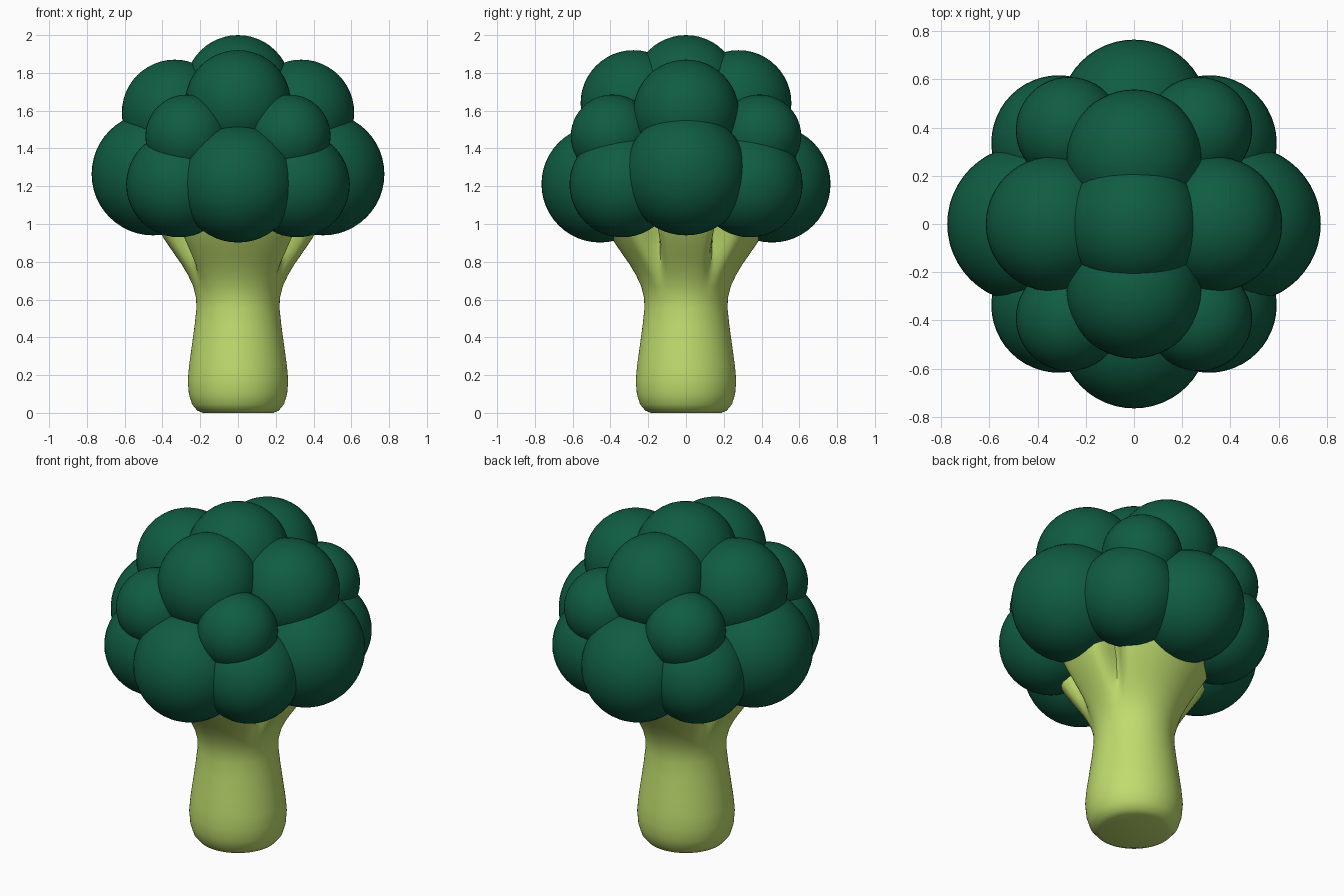
import bpy, bmesh, math
from mathutils import Matrix

if "Cube" in bpy.data.objects:
    bpy.data.objects.remove(bpy.data.objects["Cube"])


def material(name, col):
    m = bpy.data.materials.new(name)
    m.diffuse_color = (*col, 1)
    m.use_nodes = True
    m.node_tree.nodes["Principled BSDF"].inputs["Base Color"].default_value = m.diffuse_color
    return m


def finish(bm, name, mat):
    me = bpy.data.meshes.new(name)
    bm.normal_update()
    for f in bm.faces:
        f.smooth = True
    bm.to_mesh(me)
    bm.free()
    me.materials.append(mat)
    ob = bpy.data.objects.new(name, me)
    bpy.context.collection.objects.link(ob)
    return ob


green = material("dark green", (0.005, 0.108, 0.056))
pale = material("pale green", (0.52, 0.72, 0.155))

# Florets: (x, y, z, radius), mirrored over both axes
florets = [
    (0, 0, 1.72, 0.28),           # crown
    (0, 0.278, 1.64, 0.28),       # upper front and back
    (0.335, 0, 1.59, 0.28),       # upper sides
    (0.27, 0.39, 1.465, 0.22),    # small corners
    (0, 0.455, 1.212, 0.31),      # lower front and back
    (0.45, 0, 1.265, 0.325),      # lower sides
    (0.312, 0.337, 1.21, 0.28),   # lower corners
]
bm = bmesh.new()
for x, y, z, r in florets:
    for sx in ((1, -1) if x else (1,)):
        for sy in ((1, -1) if y else (1,)):
            bmesh.ops.create_uvsphere(bm, u_segments=48, v_segments=24, radius=r,
                                      matrix=Matrix.Translation((x * sx, y * sy, z)))
# Core that fills the middle of the head
bmesh.ops.create_uvsphere(bm, u_segments=32, v_segments=16, radius=0.38,
                          matrix=Matrix.Translation((0, 0, 1.36)))
finish(bm, "floret_head", green)

# Stalk: lathed profile (radius, height), grooved near the top into branches
profile = [(0.185, 0), (0.215, 0.012), (0.243, 0.045), (0.26, 0.1), (0.266, 0.17),
           (0.259, 0.25), (0.245, 0.35), (0.23, 0.46), (0.22, 0.55), (0.222, 0.61),
           (0.237, 0.67), (0.265, 0.73), (0.298, 0.785), (0.333, 0.835), (0.367, 0.885),
           (0.4, 0.935), (0.425, 0.98), (0.45, 1.05), (0.35, 1.12)]
N = 96
bm = bmesh.new()
rings = []
for r, z in profile:
    ring = []
    depth = 0.30 * min(1, max(0, (z - 0.70) / 0.22))
    for i in range(N):
        a = 2 * math.pi * i / N
        fold = math.atan2(abs(math.sin(a)), abs(math.cos(a)))
        groove = math.exp(-((fold - math.radians(31)) / 0.13) ** 2)
        rr = r * (1 - depth * groove)
        ring.append(bm.verts.new((rr * math.cos(a), rr * math.sin(a), z)))
    rings.append(ring)
for lo, hi in zip(rings, rings[1:]):
    for i in range(N):
        j = (i + 1) % N
        bm.faces.new((lo[i], lo[j], hi[j], hi[i]))
bm.faces.new(rings[0][::-1])
bm.faces.new(rings[-1])
stalk = finish(bm, "stalk", pale)
bpy.context.view_layer.objects.active = stalk
stalk.select_set(True)
bpy.ops.object.shade_smooth_by_angle(angle=math.radians(40))
